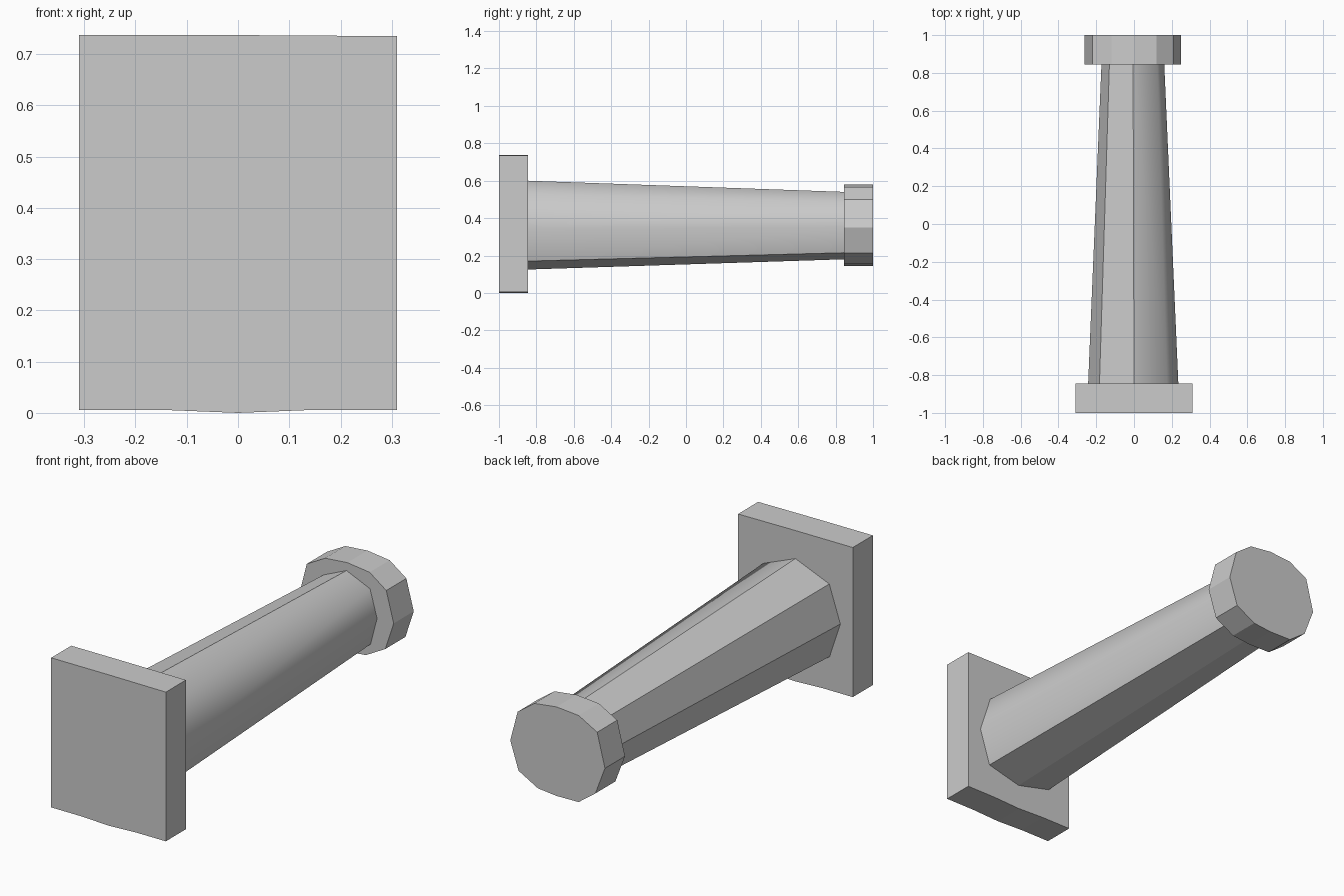
import bpy, bmesh

if "Cube" in bpy.data.objects:
    bpy.data.objects.remove(bpy.data.objects["Cube"])


def loft(name, near, far, y0, y1, smooth=()):
    """Join two matching x/z outlines along y; sides listed in smooth are shaded smooth."""
    bm = bmesh.new()
    a = [bm.verts.new((x, y0, z)) for x, z in near]
    b = [bm.verts.new((x, y1, z)) for x, z in far]
    n = len(a)
    bm.faces.new(a)
    bm.faces.new(b[::-1])
    for i in range(n):
        j = (i + 1) % n
        face = bm.faces.new((a[i], b[i], b[j], a[j]))
        face.smooth = i in smooth
    bmesh.ops.recalc_face_normals(bm, faces=bm.faces)
    # Keep borders with flat faces crisp
    for e in bm.edges:
        e.smooth = all(f.smooth for f in e.link_faces)
    mesh = bpy.data.meshes.new(name)
    bm.to_mesh(mesh)
    bm.free()
    obj = bpy.data.objects.new(name, mesh)
    bpy.context.collection.objects.link(obj)
    return obj


# Square base plate with a faintly bowed lower edge
plate = [(-0.31, 0.006), (-0.15, 0.006), (0, 0), (0.15, 0.006),
         (0.31, 0.006), (0.31, 0.735), (0, 0.737), (-0.31, 0.737)]
loft("base_plate", plate, plate, -1.0, -0.845)

# Tapered eight-sided shaft: flat on the left and below, smooth on the right
wide = [(0, 0.125), (0.18, 0.17), (0.235, 0.345), (0.175, 0.53),
        (0, 0.60), (-0.183, 0.525), (-0.243, 0.345), (-0.185, 0.17)]
narrow = [(0, 0.18), (0.125, 0.215), (0.16, 0.35), (0.122, 0.485),
          (-0.005, 0.54), (-0.13, 0.485), (-0.172, 0.35), (-0.13, 0.215)]
loft("shaft", wide, narrow, -0.85, 0.85, smooth=(1, 2, 3))

# Faceted end cap
cap = [(0.10, 0.155), (0.205, 0.213), (0.25, 0.35), (0.21, 0.50),
       (0.12, 0.565), (0, 0.58), (-0.12, 0.57), (-0.22, 0.515),
       (-0.262, 0.35), (-0.21, 0.213), (-0.12, 0.147), (0, 0.145)]
loft("end_cap", cap, cap, 0.845, 1.0)
